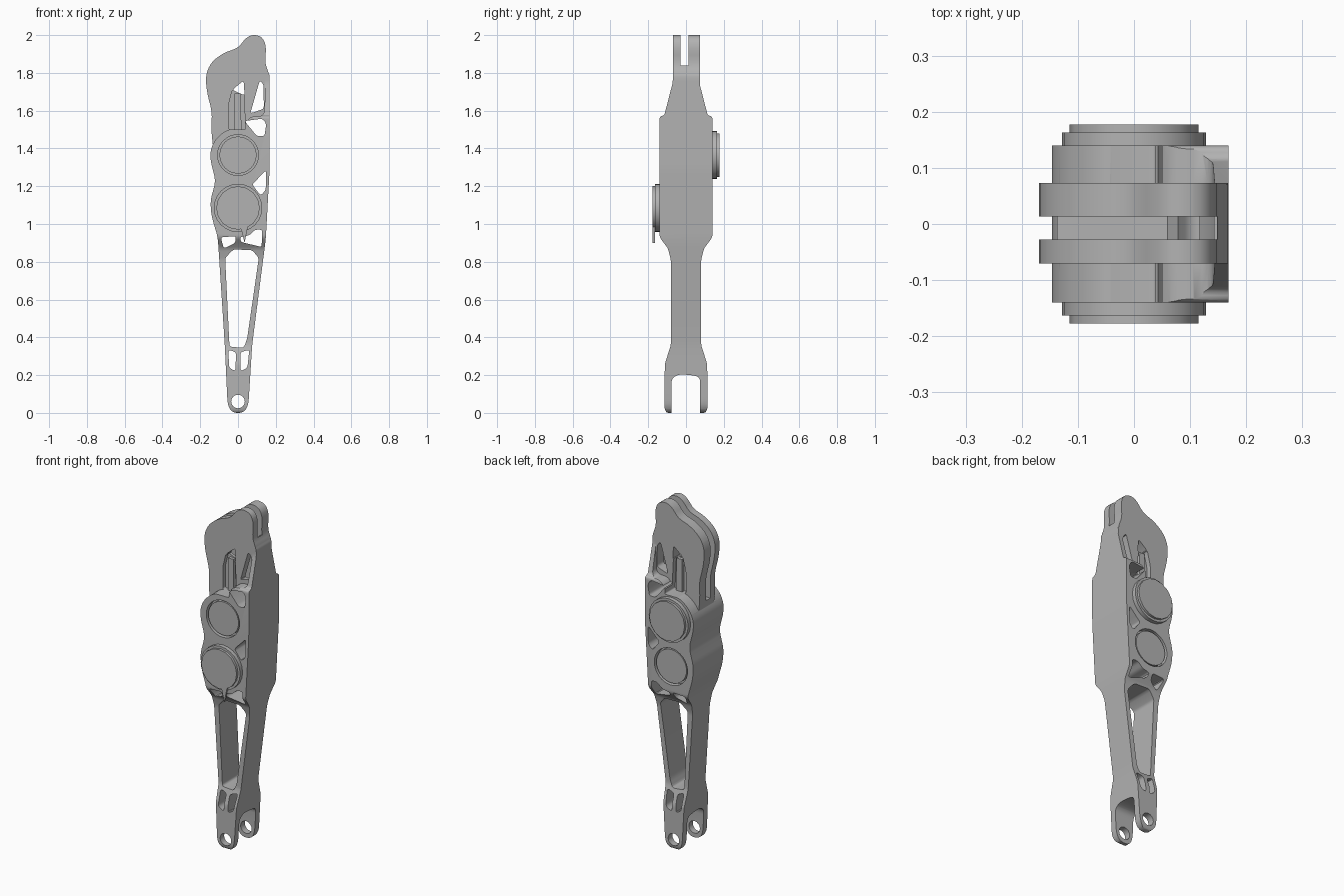
import bpy, bmesh, math
from mathutils import Vector

if "Cube" in bpy.data.objects:
    bpy.data.objects.remove(bpy.data.objects["Cube"])

metal = bpy.data.materials.new("grey metal")
metal.use_nodes = True
GREY = (0.45, 0.45, 0.45, 1)
metal.diffuse_color = GREY
metal.node_tree.nodes["Principled BSDF"].inputs["Base Color"].default_value = GREY


def rounded(points, size, steps=4):
    """Round every corner of an outline, cutting at most size off each edge."""
    pts = [Vector(p) for p in points]
    out = []
    for i, p in enumerate(pts):
        ends = []
        for q in (pts[i - 1], pts[(i + 1) % len(pts)]):
            d = q - p
            ends.append(p + d.normalized() * min(size, d.length * 0.48))
        a, b = ends
        for k in range(steps + 1):
            t = k / steps
            out.append(a * (1 - t) ** 2 + p * 2 * t * (1 - t) + b * t * t)
    return out


def prism(name, outline, lo, hi, axis="y"):
    """Extrude an (x, z) outline along y, or a (y, z) outline along x."""
    place = (lambda u, v, w: (u, w, v)) if axis == "y" else (lambda u, v, w: (w, u, v))
    bm = bmesh.new()
    a, b = ([bm.verts.new(place(p[0], p[1], w)) for p in outline] for w in (lo, hi))
    bm.faces.new(a)
    bm.faces.new(b[::-1])
    for i in range(len(a)):
        bm.faces.new((a[i - 1], a[i], b[i], b[i - 1]))
    bmesh.ops.recalc_face_normals(bm, faces=bm.faces)
    mesh = bpy.data.meshes.new(name)
    bm.to_mesh(mesh)
    bm.free()
    mesh.materials.append(metal)
    ob = bpy.data.objects.new(name, mesh)
    bpy.context.collection.objects.link(ob)
    return ob


def circle(x, z, r, sides=32):
    return [(x + r * math.cos(2 * math.pi * i / sides),
             z + r * math.sin(2 * math.pi * i / sides)) for i in range(sides)]


def combine(target, tool, operation="DIFFERENCE"):
    mod = target.modifiers.new("boolean", "BOOLEAN")
    mod.object, mod.operation, mod.solver = tool, operation, "EXACT"
    bpy.context.view_layer.objects.active = target
    bpy.ops.object.modifier_apply(modifier=mod.name)
    bpy.data.objects.remove(tool)


def finish(ob, angle=35):
    bpy.ops.object.select_all(action="DESELECT")
    ob.select_set(True)
    bpy.context.view_layer.objects.active = ob
    bpy.ops.object.shade_smooth_by_angle(angle=math.radians(angle))


# Wide lower housing: front outline trimmed by the side profile
housing = [(-0.03, 0), (0.03, 0), (0.055, 0.04), (0.075, 0.36), (0.147, 0.92),
           (0.168, 1.3), (0.168, 1.8), (0.145, 1.8), (0.14, 1.57), (0.06, 1.57),
           (0.03, 1.51), (-0.06, 1.5), (-0.12, 1.45), (-0.147, 1.39), (-0.145, 1.33),
           (-0.118, 1.23), (-0.147, 1.12), (-0.14, 1.04), (-0.107, 0.93),
           (-0.07, 0.36), (-0.055, 0.04)]
leg = prism("leg_frame", rounded(housing, 0.035), -0.2, 0.2)
half = [(0.105, 0), (0.115, 0.03), (0.112, 0.26), (0.08, 0.36), (0.08, 0.81),
        (0.095, 0.87), (0.14, 0.93), (0.14, 1.57), (0.115, 1.575), (0.07, 1.75), (0.07, 1.9)]
side = half + [(-y, z) for y, z in reversed(half)]
combine(leg, prism("side_trim", rounded(side, 0.015), -0.4, 0.4, "x"), "INTERSECT")

# Thin upper plate with the knob on its top corner
plate = [(0.166, 1.3), (0.168, 1.79), (0.142, 1.85), (0.15, 1.94), (0.13, 1.99),
         (0.08, 2.004), (0.04, 1.985), (0, 1.93), (-0.07, 1.91), (-0.14, 1.86),
         (-0.172, 1.79), (-0.165, 1.7), (-0.137, 1.59), (-0.142, 1.5), (-0.12, 1.3)]
combine(leg, prism("upper_plate", rounded(plate, 0.04), -0.07, 0.073), "UNION")

# Slot that splits the upper plate, closed by the left wall lower down
slot = [(-0.3, 1.46), (0.06, 1.46), (0.143, 1.6), (0.143, 1.84), (0.3, 1.84),
        (0.3, 2.2), (-0.3, 2.2)]
combine(leg, prism("slot", slot, -0.028, 0.013))

# Fork gap at the foot
gap = [(-0.078, -0.1), (0.075, -0.1), (0.075, 0.19), (0.03, 0.2), (-0.04, 0.205), (-0.078, 0.18)]
combine(leg, prism("fork_gap", rounded(gap, 0.03), -0.3, 0.3, "x"))

# Through windows and the foot pin hole
windows = [
    [(-0.045, 0.35), (0.03, 0.345), (0.048, 0.39), (0.11, 0.82), (0.075, 0.862), (-0.025, 0.865), (-0.068, 0.82)],
    [(-0.048, 0.24), (-0.014, 0.22), (-0.01, 0.32), (-0.05, 0.335)],
    [(0.014, 0.22), (0.05, 0.24), (0.06, 0.335), (0.012, 0.32)],
    [(-0.092, 0.93), (-0.075, 0.87), (-0.015, 0.9), (-0.01, 0.935)],
    [(0.01, 0.93), (0.015, 0.905), (0.125, 0.878), (0.128, 0.97), (0.09, 0.97), (0.06, 0.94)],
    [(0.075, 1.21), (0.12, 1.15), (0.147, 1.18), (0.148, 1.285), (0.115, 1.25)],
    [(0.035, 1.545), (0.1, 1.465), (0.14, 1.465), (0.15, 1.53), (0.13, 1.558)],
    [(0.065, 1.585), (0.137, 1.61), (0.135, 1.74), (0.115, 1.76)],
    [(-0.03, 1.71), (0.035, 1.68), (0.03, 1.76)],
]
for outline in windows:
    combine(leg, prism("window", rounded(outline, 0.014, 3), -0.3, 0.3))
combine(leg, prism("pin_hole", circle(0, 0.06, 0.036, 16), -0.3, 0.3))

LOWER, UPPER = 1.085, 1.365
for s in (-1, 1):
    def layer(a, b):
        return sorted((s * a, s * b))
    # Recessed channel above the upper joint
    channel = [(-0.05, 1.5), (0.04, 1.5), (0.03, 1.7), (-0.03, 1.71), (-0.05, 1.63)]
    combine(leg, prism("channel", rounded(channel, 0.01), *layer(0.045, 0.2)))
    # Sunken seat for the flush joint
    flush, proud = (UPPER, LOWER) if s < 0 else (LOWER, UPPER)
    combine(leg, prism("seat", circle(0, flush, 0.108), *layer(0.11, 0.2)))

    end = "front" if s < 0 else "back"
    finish(prism(end + "_flush_disc", circle(0, flush, 0.098), *layer(0.1, 0.135)))
    # Projecting motor cap with a stepped rim
    finish(prism(end + "_cap_rim", circle(0, proud, 0.128, 24), *layer(0.13, 0.163)))
    finish(prism(end + "_cap", circle(0, proud, 0.115, 16), *layer(0.15, 0.177)))
    # Actuator rod lying in the channel
    rod = [(-0.02, 1.5), (0.018, 1.5), (0.015, 1.69), (-0.018, 1.69)]
    finish(prism(end + "_rod", rod, *layer(0.04, 0.065)))

finish(leg)

# Pointed tab hanging from the front cap
finish(prism("front_tab", [(0.01, 1.0), (0.055, 1.0), (0.035, 0.9)], -0.177, -0.165))
